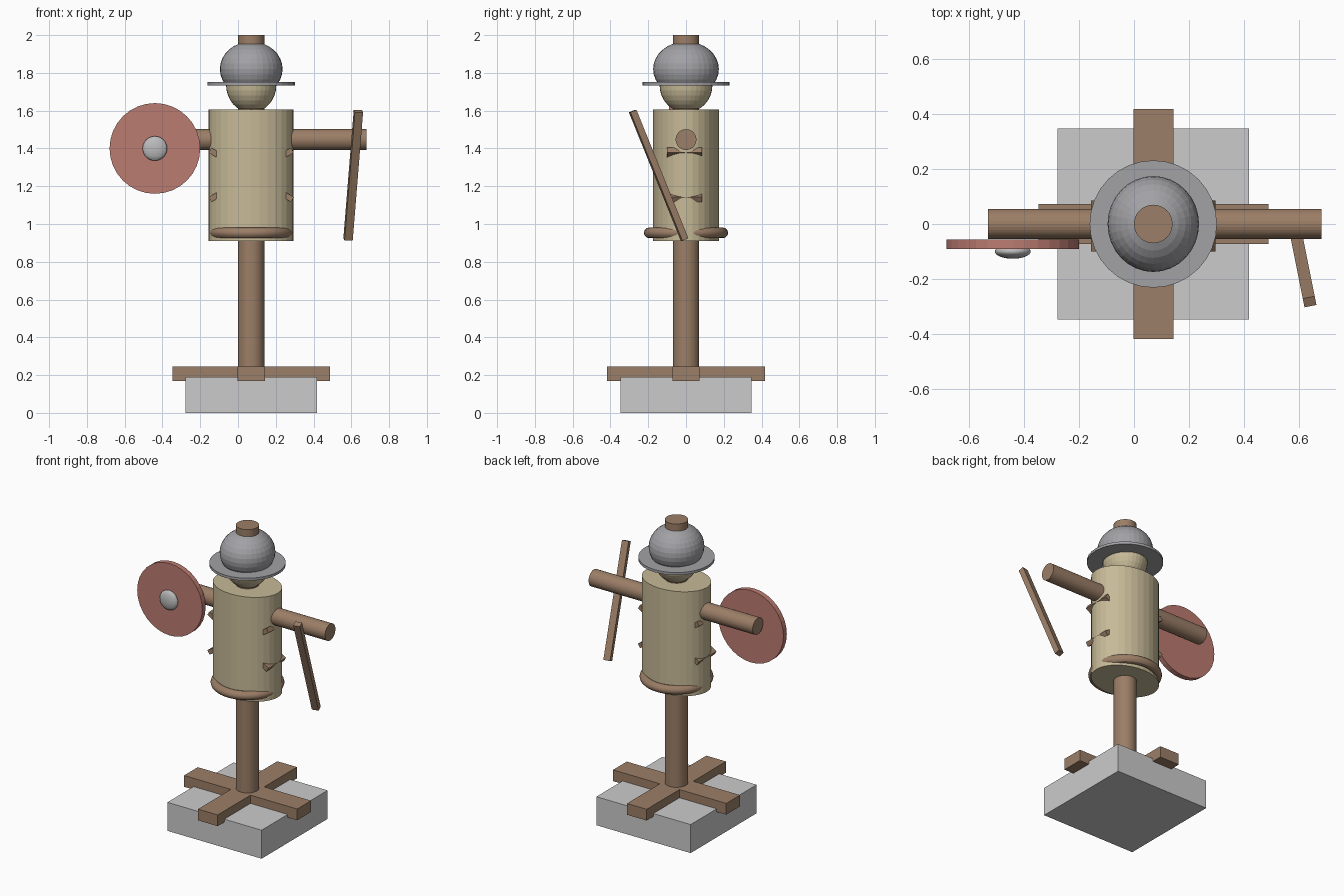
import bpy
from math import radians, pi

if "Cube" in bpy.data.objects:
    bpy.data.objects.remove(bpy.data.objects["Cube"])

CX = 0.07  # post axis


def material(name, rgb):
    m = bpy.data.materials.new(name)
    m.diffuse_color = (*rgb, 1)
    m.use_nodes = True
    m.node_tree.nodes["Principled BSDF"].inputs["Base Color"].default_value = m.diffuse_color
    return m


WOOD = material("wood", (0.33, 0.21, 0.135))
STRAW = material("straw", (0.57, 0.49, 0.31))
RED = material("red_paint", (0.50, 0.20, 0.165))
STEEL = material("steel", (0.36, 0.36, 0.38))
BRIGHT = material("bright_steel", (0.5, 0.5, 0.5))


def finish(name, mat, scale=(1, 1, 1)):
    o = bpy.context.object
    o.name = name
    o.scale = scale
    if mat:
        o.data.materials.append(mat)
    return o


def box(name, loc, size, mat=None, rot=(0, 0, 0)):
    bpy.ops.mesh.primitive_cube_add(size=1, location=loc, rotation=rot)
    return finish(name, mat, size)


def cylinder(name, loc, r, depth, mat, rot=(0, 0, 0), scale=(1, 1, 1)):
    bpy.ops.mesh.primitive_cylinder_add(vertices=32, radius=r, depth=depth,
                                        location=loc, rotation=rot)
    return finish(name, mat, scale)


def ball(name, loc, radii, mat):
    bpy.ops.mesh.primitive_uv_sphere_add(segments=32, ring_count=16, radius=1, location=loc)
    return finish(name, mat, radii)


# Stone base, crossed feet and post
box("stone_base", (CX, 0, 0.095), (0.695, 0.695, 0.19))
box("foot_beam_x", (CX, 0, 0.2075), (0.835, 0.145, 0.075), WOOD)
box("foot_beam_y", (CX, 0, 0.2075), (0.145, 0.835, 0.075), WOOD)
cylinder("post", (CX, 0, 1.1), 0.07, 1.8, WOOD)

# Oval torso, arm bar and belt
cylinder("torso", (CX, 0, 1.2575), 1, 0.695, STRAW, scale=(0.225, 0.174, 1))
cylinder("arm_bar", (0.075, 0, 1.447), 0.055, 1.21, WOOD, rot=(0, pi / 2, 0))
bpy.ops.mesh.primitive_torus_add(major_radius=0.195, minor_radius=0.028,
                                 major_segments=48, minor_segments=12,
                                 location=(CX, 0, 0.953))
bpy.ops.object.shade_smooth_by_angle()
finish("belt", WOOD)

# Crossed straps, showing at the flanks
for side, s in (("left", 1), ("right", -1)):
    box("strap_" + side, (CX, -0.008, 1.26), (0.508, 0.185, 0.03), WOOD,
        rot=(0, s * radians(31), 0))

# Head and brimmed helmet
ball("head", (CX, 0, 1.735), (0.133, 0.14, 0.145), STRAW)
ball("helmet", (CX, 0, 1.82), (0.166, 0.174, 0.146), STEEL)
cylinder("helmet_brim", (CX, 0, 1.743), 0.231, 0.017, STEEL)

# Shield with boss
cylinder("shield", (-0.44, -0.073, 1.40), 0.24, 0.035, RED, rot=(pi / 2, 0, 0))
ball("shield_boss", (-0.44, -0.1, 1.40), (0.065, 0.026, 0.065), BRIGHT)

# Wooden sword
box("sword", (0.61, -0.145, 1.258), (0.044, 0.035, 0.735), WOOD,
    rot=(radians(22.4), 0, radians(11.3)))
